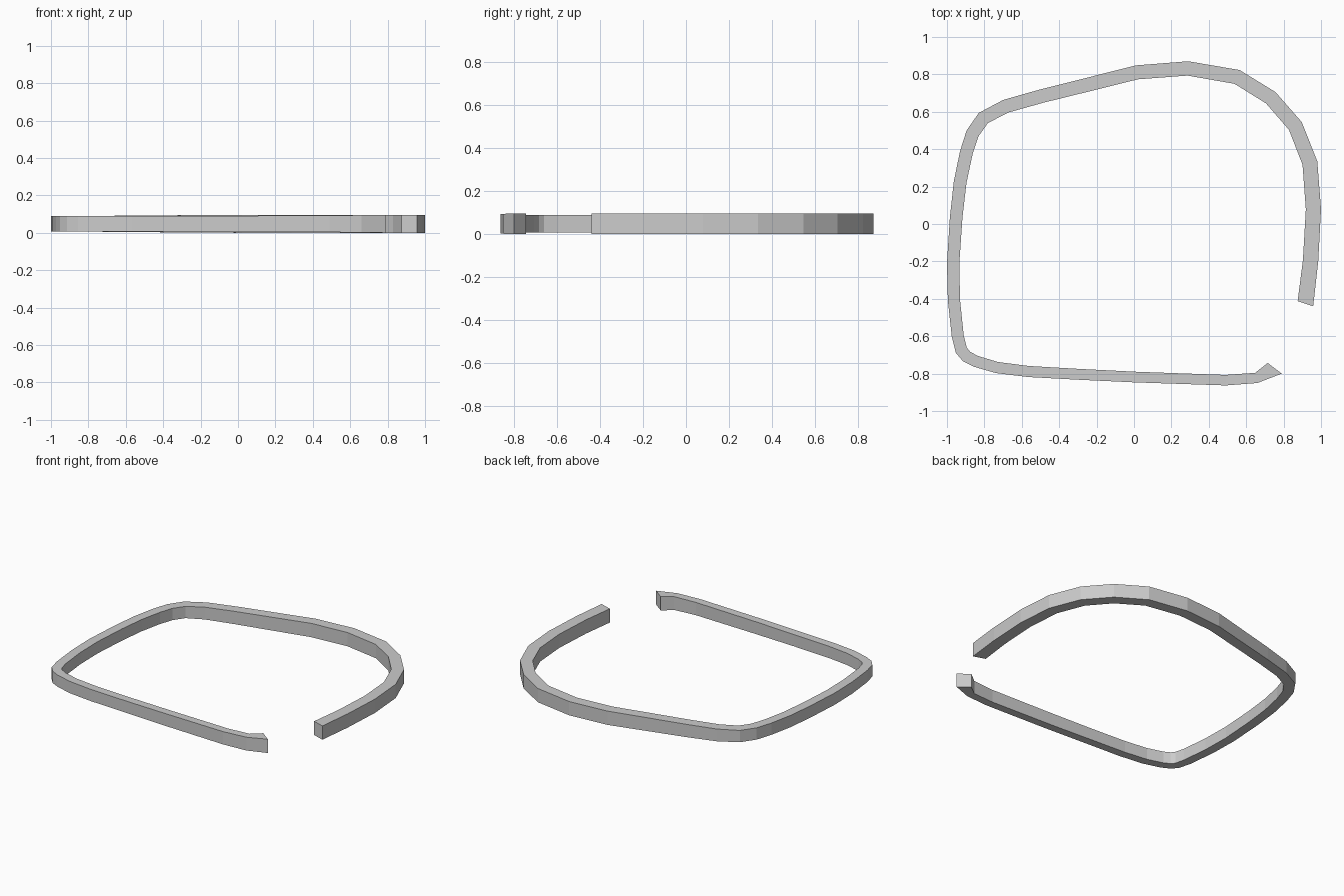
import bpy
import bmesh
from mathutils import Vector

if "Cube" in bpy.data.objects:
    bpy.data.objects.remove(bpy.data.objects["Cube"])

# Outer edge of the open band, from the right-hand end round to the front end
OUTER = [
    (0.958, -0.44), (0.985, -0.20), (1.0, 0.08), (0.98, 0.335), (0.897, 0.545),
    (0.757, 0.705), (0.565, 0.823), (0.29, 0.87), (0.01, 0.848), (-0.26, 0.78),
    (-0.50, 0.72), (-0.70, 0.663), (-0.83, 0.594), (-0.895, 0.50), (-0.93, 0.39),
    (-0.963, 0.23), (-0.984, 0.04), (-1.0, -0.21), (-0.995, -0.41), (-0.974, -0.604),
    (-0.952, -0.69), (-0.915, -0.733), (-0.856, -0.763), (-0.738, -0.797),
    (-0.567, -0.818), (-0.29, -0.833), (0.01, -0.847), (0.49, -0.863),
    (0.66, -0.85), (0.79, -0.80)]
# Inner corners of the two slanted end caps
INNER_ENDS = {0: (0.875, -0.412), len(OUTER) - 1: (0.715, -0.743)}
MID_Z = 0.048

pts = [Vector(p) for p in OUTER]
last = len(pts) - 1


def inner_point(i):
    """Mitred inward offset; the band narrows towards the front end."""
    if i in INNER_ENDS:
        return Vector(INNER_ENDS[i])
    a = (pts[i] - pts[i - 1]).normalized()
    b = (pts[i + 1] - pts[i]).normalized()
    na, nb = Vector((-a.y, a.x)), Vector((-b.y, b.x))
    n = (na + nb).normalized()
    width = 0.083 - 0.029 * i / last
    return pts[i] + n * width / n.dot(na)


def half_height(i):
    """The band is slightly taller at the back right and at the front end."""
    t = max((12 - i) / 4, (i - 25) / 4)
    return 0.041 + 0.007 * min(1, max(0, t))


# Rectangular sections joined into one open band
bm = bmesh.new()
rings = []
for i, o in enumerate(pts):
    n, h = inner_point(i), half_height(i)
    rings.append([bm.verts.new((p.x, p.y, MID_Z + s * h))
                  for p, s in ((o, -1), (o, 1), (n, 1), (n, -1))])
for r, q in zip(rings, rings[1:]):
    for k in range(4):
        m = (k + 1) % 4
        bm.faces.new((r[k], r[m], q[m], q[k]))
bm.faces.new(rings[0])
bm.faces.new(rings[-1])
bmesh.ops.recalc_face_normals(bm, faces=bm.faces)

mesh = bpy.data.meshes.new("open_band")
bm.to_mesh(mesh)
bm.free()
bpy.context.collection.objects.link(bpy.data.objects.new("open_band", mesh))
